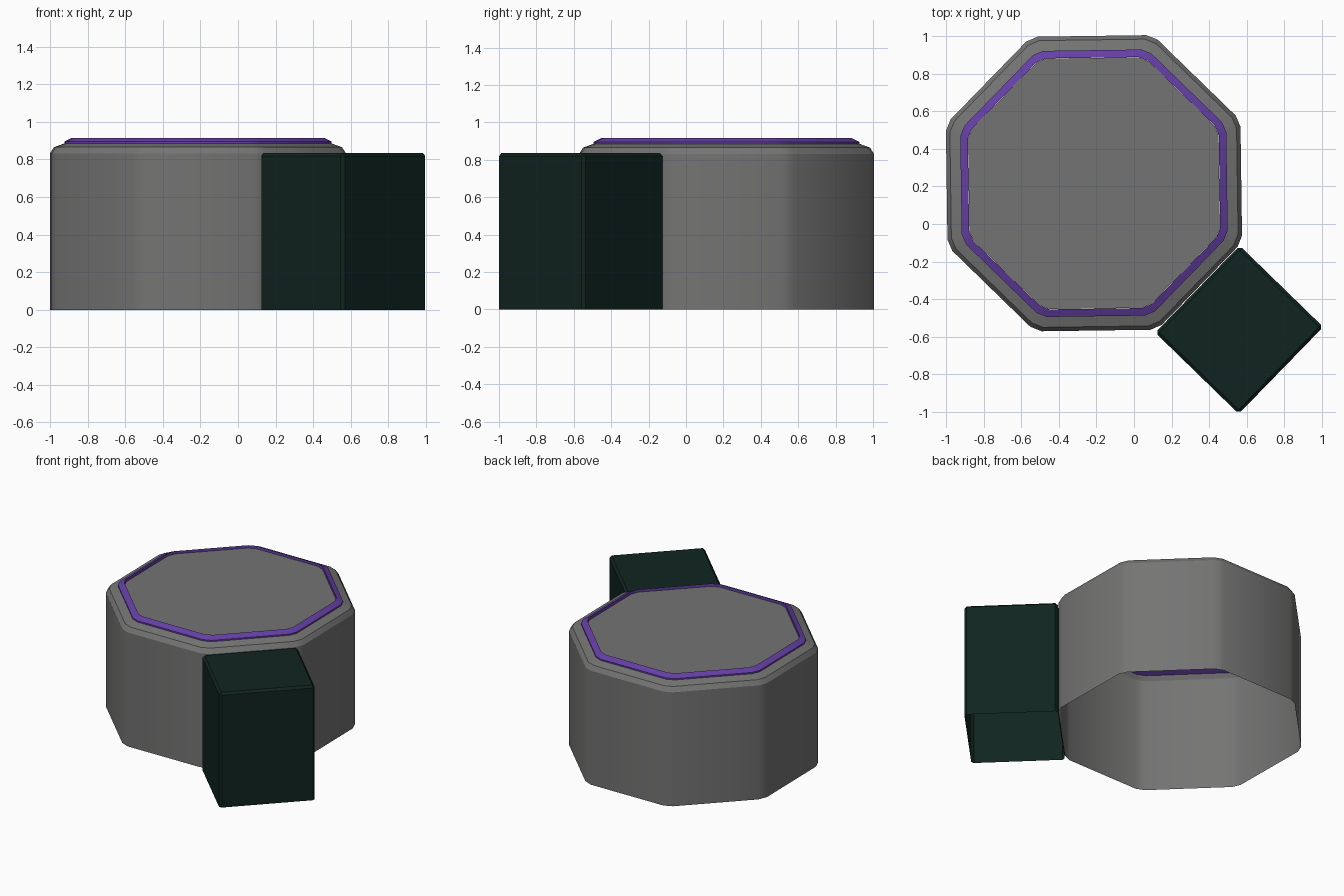
import bpy, bmesh, math
from mathutils import Matrix, Vector

if "Cube" in bpy.data.objects:
    bpy.data.objects.remove(bpy.data.objects["Cube"])

TURN = math.radians(0.8)
CENTRE = Vector((-0.213, 0.217, 0))
GREY = (0.175, 0.175, 0.173)
PURPLE = (0.13, 0.05, 0.38)
GREEN = (0.005, 0.018, 0.014)


def octagon(apothem, z):
    """Octagon with clipped corners, 16 points."""
    half = math.tan(math.pi / 8) - 0.045
    pts = []
    for k in range(8):
        rot = Matrix.Rotation(k * math.pi / 4 + TURN, 3, 'Z')
        for s in (-half, half):
            pts.append(CENTRE + rot @ Vector((apothem, apothem * s, 0)) + Vector((0, 0, z)))
    return pts


def finish(name, bm, colour, angle=27):
    me = bpy.data.meshes.new(name)
    bm.to_mesh(me)
    bm.free()
    ob = bpy.data.objects.new(name, me)
    bpy.context.collection.objects.link(ob)
    mat = bpy.data.materials.new(name + "_colour")
    mat.diffuse_color = (*colour, 1)
    mat.use_nodes = True
    mat.node_tree.nodes["Principled BSDF"].inputs["Base Color"].default_value = mat.diffuse_color
    me.materials.append(mat)
    bpy.ops.object.select_all(action='DESELECT')
    ob.select_set(True)
    bpy.context.view_layer.objects.active = ob
    bpy.ops.object.shade_smooth_by_angle(angle=math.radians(angle))
    return ob


def loft(name, profile, colour, cap=False):
    """Stack octagons given as (apothem, height)."""
    bm = bmesh.new()
    rings = [[bm.verts.new(p) for p in octagon(r, z)] for r, z in profile]
    for a, b in zip(rings, rings[1:]):
        for i in range(16):
            j = (i + 1) % 16
            bm.faces.new((a[i], a[j], b[j], b[i]))
    if cap:
        bm.faces.new(rings[-1])
    return finish(name, bm, colour)


# Main drum, open underneath, with a chamfered shoulder
loft("drum_wall", [(0.784, 0), (0.784, 0.832), (0.763, 0.865), (0.708, 0.885)], GREY)

# Raised trim with an outward slope, its flange tucked under the shoulder
loft("trim_ring", [(0.76, 0.86), (0.708, 0.88), (0.708, 0.895), (0.668, 0.915), (0.668, 0.88)],
     PURPLE)

# Flat lid inside the trim
loft("lid", [(0.667, 0.882), (0.667, 0.895)], GREY, cap=True)

# Side box, bevelled and open underneath
bm = bmesh.new()
bmesh.ops.create_cube(bm, size=1)
bmesh.ops.scale(bm, vec=(0.645, 0.62, 0.835), verts=bm.verts)
bmesh.ops.translate(bm, vec=(0, 0, 0.4175), verts=bm.verts)
bmesh.ops.delete(bm, geom=[f for f in bm.faces if f.normal.z < -0.9], context='FACES')
edges = [e for e in bm.edges if max(v.co.z for v in e.verts) > 0.5]
bmesh.ops.bevel(bm, geom=edges, offset=0.016, segments=1, affect='EDGES')
bm.transform(Matrix.Translation((0.56, -0.563, 0)) @ Matrix.Rotation(math.pi / 4 + TURN, 4, 'Z'))
finish("side_box", bm, GREEN, angle=30)
